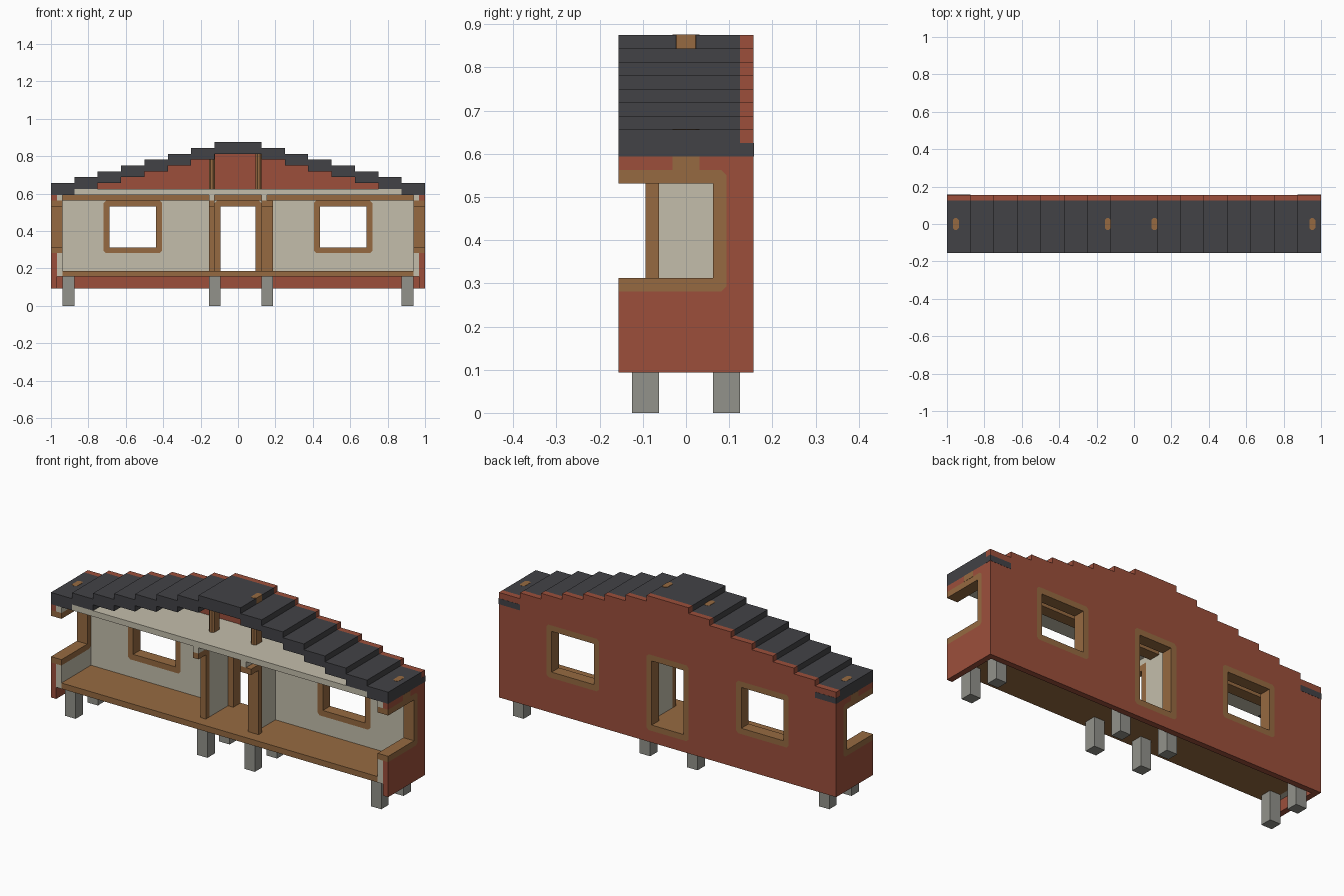
import bpy, bmesh
from mathutils import Vector

if "Cube" in bpy.data.objects:
    bpy.data.objects.remove(bpy.data.objects["Cube"])

U = 1 / 32  # one module of the building grid


def material(name, srgb):
    lin = [((c / 255 + 0.055) / 1.055) ** 2.4 for c in srgb] + [1]
    m = bpy.data.materials.new(name)
    m.diffuse_color = lin
    m.use_nodes = True
    bsdf = m.node_tree.nodes["Principled BSDF"]
    bsdf.inputs["Base Color"].default_value = lin
    bsdf.inputs["Roughness"].default_value = 0.9
    return m


RED = material("brick_red", (156, 79, 59))
WOOD = material("wood_brown", (150, 106, 65))
CREAM = material("plaster_cream", (196, 190, 171))
SLATE = material("slate_grey", (66, 66, 70))
STONE = material("stone_grey", (146, 146, 139))


def prism(name, mat, axis, a, b, outline, holes=()):
    """Extrude a flat outline with holes along an axis, from a to b, in modules."""
    def place(p):
        u, v = p
        return Vector({"x": (a, u, v), "y": (u, a, v), "z": (u, v, a)}[axis]) * U

    bm = bmesh.new()
    edges = []
    for loop in (outline, *holes):
        vs = [bm.verts.new(place(p)) for p in loop]
        edges += [bm.edges.new((vs[i - 1], vs[i])) for i in range(len(vs))]
    bmesh.ops.triangle_fill(bm, edges=edges, use_beauty=True, use_dissolve=False)
    geo = bmesh.ops.extrude_face_region(bm, geom=bm.faces[:], use_keep_orig=True)["geom"]
    shift = Vector([(b - a) * U if axis == k else 0 for k in "xyz"])
    bmesh.ops.translate(bm, vec=shift, verts=[g for g in geo if isinstance(g, bmesh.types.BMVert)])
    bmesh.ops.recalc_face_normals(bm, faces=bm.faces[:])
    me = bpy.data.meshes.new(name)
    bm.to_mesh(me)
    bm.free()
    me.materials.append(mat)
    ob = bpy.data.objects.new(name, me)
    bpy.context.collection.objects.link(ob)
    return ob


def rect(u0, u1, v0, v1, c=0.0):
    """Rectangle outline, with corners cut by c."""
    if not c:
        return [(u0, v0), (u1, v0), (u1, v1), (u0, v1)]
    return [(u0 + c, v0), (u1 - c, v0), (u1, v0 + c), (u1, v1 - c),
            (u1 - c, v1), (u0 + c, v1), (u0, v1 - c), (u0, v0 + c)]


def box(name, mat, x0, x1, y0, y1, z0, z1):
    return prism(name, mat, "z", z0, z1, rect(x0, x1, y0, y1))


def stairs(drop):
    """Stepped roof line from left to right, lowered by drop."""
    right = []
    for i in range(8):
        right += [(4 * i, 28 - i - drop), (4 * i + 4, 28 - i - drop)]
    right = right[1:]
    return [(-x, z) for x, z in reversed(right)] + right


C = 0.4  # cut corner of the frames
WINDOWS = [(-22, -14), (14, 22)]
window_cuts = [rect(a - 1, b + 1, 9, 18, C) for a, b in WINDOWS]

# Back wall with stepped gable, and its inner lining
prism("back_wall", RED, "y", 4, 5, [(32, 3), (-32, 3)] + stairs(0),
      window_cuts + [rect(-4, 4, 5, 18, C)])
prism("back_lining", CREAM, "y", 3, 4,
      [(-30, 6), (-4, 6), (-4, 18 - C), (-4 + C, 18), (4 - C, 18), (4, 18 - C),
       (4, 6), (30, 6), (30, 19), (-30, 19)], window_cuts)

# Window and door frames
for (a, b), cut, side in zip(WINDOWS, window_cuts, ("right", "left")):
    prism(f"{side}_window_frame", WOOD, "y", 3, 5, cut, [rect(a, b, 10, 17)])
prism("door_frame", WOOD, "y", 3, 5, rect(-4, 4, 5, 18, C), [rect(-3, 3, 6, 17)])


# End walls, open toward the front
def end_wall(bottom):
    return [(-5, bottom), (4, bottom), (4, 19), (-5, 19), (-5, 18), (3 - C, 18),
            (3, 18 - C), (3, 9 + C), (3 - C, 9), (-5, 9)]


end_frame = [(-5, 9), (3 - C, 9), (3, 9 + C), (3, 18 - C), (3 - C, 18), (-5, 18),
             (-5, 17), (2, 17), (2, 10), (-5, 10)]
for s, side in ((-1, "right"), (1, "left")):
    prism(f"{side}_end_wall", RED, "x", 31 * s, 32 * s, end_wall(3))
    prism(f"{side}_end_lining", CREAM, "x", 30 * s, 31 * s, end_wall(5))
    prism(f"{side}_end_window_frame", WOOD, "x", 30 * s, 32 * s, end_frame)
    # Eave edge running through the back wall
    x0, x1 = sorted((28 * s, 32.03 * s))
    prism(f"{side}_eave_edge", SLATE, "z", 19, 20, rect(x0, x1, 3.9, 5.03))

# Floor, ceiling and the long beam under it
box("floor", WOOD, -30, 30, -5, 4, 5, 6)
box("ceiling", CREAM, -28, 28, -5, 4, 19, 20)
box("tie_beam", WOOD, -32.03, 32.03, -1, 1, 18, 19)

# Inner partitions with door frames
partition = [(-5, 19), (3, 19), (3, 6), (-2, 6), (-2, 18), (-5, 18)]
jamb = [(-5, 18), (-2, 18), (-2, 6), (-3, 6), (-3, 17), (-5, 17)]
for side, x, jamb_end in (("right", -5, -4), ("left", 4, 6)):
    prism(f"{side}_partition", CREAM, "x", x, x + 1, partition)
    prism(f"{side}_partition_frame", WOOD, "x", x, jamb_end, jamb)

# Stepped roof
prism("roof", SLATE, "y", -5, 4, stairs(0) + stairs(2)[::-1])

# Roof posts reaching through the tiles
for i, (x, bottom, top) in enumerate(((-31, 19, 21), (-5, 20, 27), (3, 20, 28), (30, 19, 21))):
    prism(f"roof_post_{i + 1}", WOOD, "z", bottom, top + 0.04,
          rect(x, x + 1.03, -1, 1, 0.3))

# Stilts
for x in (-30, -5, 4, 28):
    for y, row in ((-4, "front"), (2, "back")):
        box(f"{row}_stilt", STONE, x, x + 2, y, y + 2, 0, 5)
